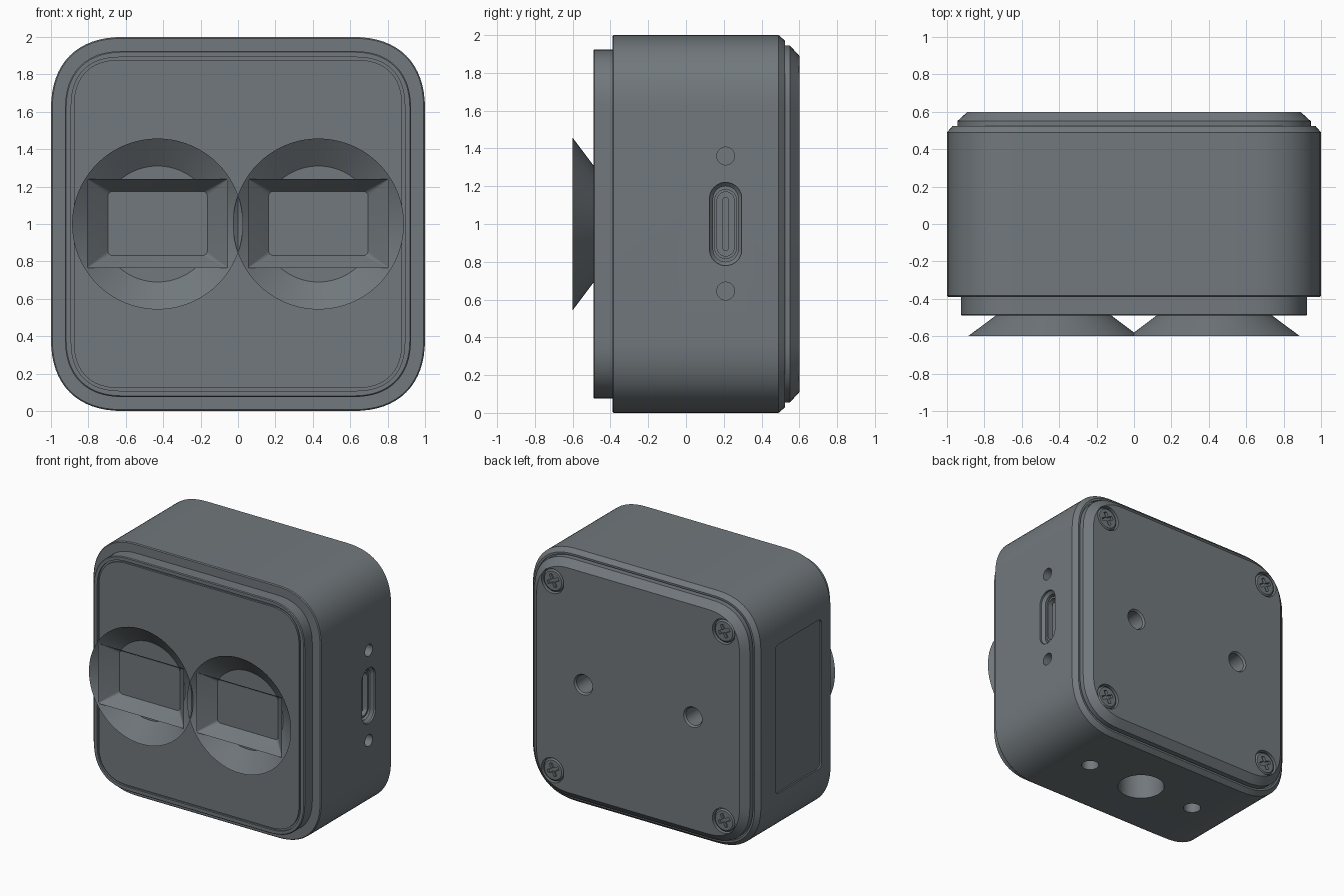
import bpy, bmesh, math
from mathutils import Matrix

if "Cube" in bpy.data.objects:
    bpy.data.objects.remove(bpy.data.objects["Cube"], do_unlink=True)

grey = bpy.data.materials.new("slate_grey")
grey.use_nodes = True
colour = (0.165, 0.188, 0.202, 1)
grey.diffuse_color = colour
grey.node_tree.nodes["Principled BSDF"].inputs["Base Color"].default_value = colour


def outline(hx, hz, r, p, seg):
    """Rounded rectangle in XZ; p = 2 gives round corners, more gives squarer ones."""
    pts = []
    for q, (sx, sz) in enumerate([(1, 1), (-1, 1), (-1, -1), (1, -1)]):
        for i in range(seg + 1):
            a = (q + i / seg) * math.pi / 2
            c, s = abs(math.cos(a)) ** (2 / p), abs(math.sin(a)) ** (2 / p)
            pts.append((sx * (hx - r + r * c), sz * (hz - r + r * s)))
    return pts


def loft(name, rings, matrix=Matrix(), p=2, seg=12, cap=True):
    """Skin a stack of outlines (y, hx, hz, r) along y."""
    bm = bmesh.new()
    loops = []
    for y, hx, hz, r in rings:
        loops.append([bm.verts.new((x, y, z)) for x, z in outline(hx, hz, r, p, seg)])
    n = len(loops[0])
    for a, b in zip(loops, loops[1:]):
        for i in range(n):
            j = (i + 1) % n
            bm.faces.new((a[i], a[j], b[j], b[i]))
    if cap:
        bm.faces.new(loops[0])
        bm.faces.new(loops[-1])
    bmesh.ops.remove_doubles(bm, verts=bm.verts, dist=1e-5)
    bmesh.ops.recalc_face_normals(bm, faces=bm.faces)
    bm.transform(matrix)
    me = bpy.data.meshes.new(name)
    bm.to_mesh(me)
    bm.free()
    me.materials.append(grey)
    ob = bpy.data.objects.new(name, me)
    bpy.context.collection.objects.link(ob)
    return ob


def square(y, h, r):
    return (y, h, h, r)


def disc(y, r):
    return (y, r, r, r)


def place(x, y, z, turn=0, axis='Z'):
    return Matrix.Translation((x, y, z)) @ Matrix.Rotation(math.radians(turn), 4, axis)


def cut(targets, cutters):
    for t in targets:
        bpy.context.view_layer.objects.active = t
        for c in cutters:
            m = t.modifiers.new("cut", 'BOOLEAN')
            m.operation, m.solver, m.object = 'DIFFERENCE', 'EXACT', c
            bpy.ops.object.modifier_apply(modifier=m.name)
    for c in cutters:
        bpy.data.objects.remove(c, do_unlink=True)


MID = place(0, 0, 1)

# Main housing, with a shallow seat for the lid at the back
body = loft("body", [square(-.39, .993, .39), square(-.383, 1, .40), square(.49, 1, .40),
                     square(.525, .97, .37), square(.525, .955, .355),
                     square(.505, .955, .355)], MID, 2.4, 16)

# Front bezel with a thin groove around the panel
loft("front_panel", [square(-.37, .925, .32), square(-.484, .925, .32), square(-.49, .919, .314),
                     square(-.49, .892, .27), square(-.475, .892, .27),
                     square(-.475, .878, .256), square(-.49, .878, .256)], MID, 2.4, 16)

# Chamfered back lid
lid = loft("back_lid", [square(.45, .945, .345), square(.55, .945, .345),
                        square(.60, .89, .29)], MID, 2.4, 16)

# Two flared lens hoods: round funnel, rectangular funnel and window
for side, x in (("right", -.43), ("left", .43)):
    m = place(x, 0, 1)
    loft(side + "_round_hood", [disc(-.487, .306), disc(-.60, .457)], m, seg=20, cap=False)
    m = place(x, 0, 1.003)
    loft(side + "_square_hood", [(-.488, .264, .17, .025), (-.60, .376, .238, .003)], m,
         seg=5, cap=False)
    loft(side + "_lens_window", [(-.48, .264, .17, .025), (-.492, .264, .17, .025)], m, seg=5)

# Holes in the back lid
cut([body, lid], [loft("hole", [disc(.38, .07), disc(.585, .07), disc(.61, .088)],
                       place(x, 0, 1)) for x in (-.48, .48)])

# Countersunk cross-head screws at the lid corners
for i, (sx, sz) in enumerate([(1, 1), (-1, 1), (-1, -1), (1, -1)]):
    at = place(sx * .75, 0, 1 + sz * .75)
    cut([lid], [loft("seat", [disc(.555, .098), disc(.62, .098)], at)])
    screw = loft("screw_%d" % (i + 1), [disc(.54, .088), disc(.585, .088), disc(.594, .076)], at)
    spin = at @ Matrix.Rotation(math.radians(25), 4, 'Y')
    cut([screw], [loft("slot", [(.572, w, h, .002), (.62, w, h, .002)], spin, seg=1)
                  for w, h in ((.052, .013), (.013, .052))])

# Tripod socket and locating holes underneath
cut([body], [loft("socket", [disc(-.05, r + .012), disc(.022, r), disc(d, r)],
                  place(x, .08, 0, 90, 'X'))
             for x, r, d in ((0, .165, .35), (-.485, .06, .2), (.485, .06, .2))])

# Charging port and the two small holes on the left side
PORT = place(0, .21, 1, 90)
cut([body], [loft("port_cut", [(-1.05, .085, .22, .085), (-.985, .085, .22, .085),
                               (-.965, .066, .20, .066), (-.80, .066, .20, .066)], PORT)]
    + [loft("pin_cut", [disc(-1.05, .047), disc(-.88, .047)], place(0, .21, z, 90))
       for z in (.645, 1.36)])
loft("port_shell", [(-.79, .06, .185, .06), (-.955, .06, .185, .06),
                    (-.955, .045, .17, .045), (-.81, .045, .17, .045)], PORT)
loft("port_tongue", [(-.79, .016, .14, .01), (-.94, .016, .14, .01)], PORT, seg=4)

# Shallow label recess on the right side
cut([body], [loft("label_cut", [(-1.05, .29, .59, .04), (-.988, .29, .59, .04)],
                  place(0, .02, 1, -90), seg=5)])

# Smooth curved walls, keep the edges sharp
bpy.ops.object.select_all(action='DESELECT')
for ob in bpy.context.collection.objects:
    if ob.type == 'MESH':
        ob.select_set(True)
bpy.context.view_layer.objects.active = body
bpy.ops.object.shade_smooth_by_angle(angle=math.radians(25))
